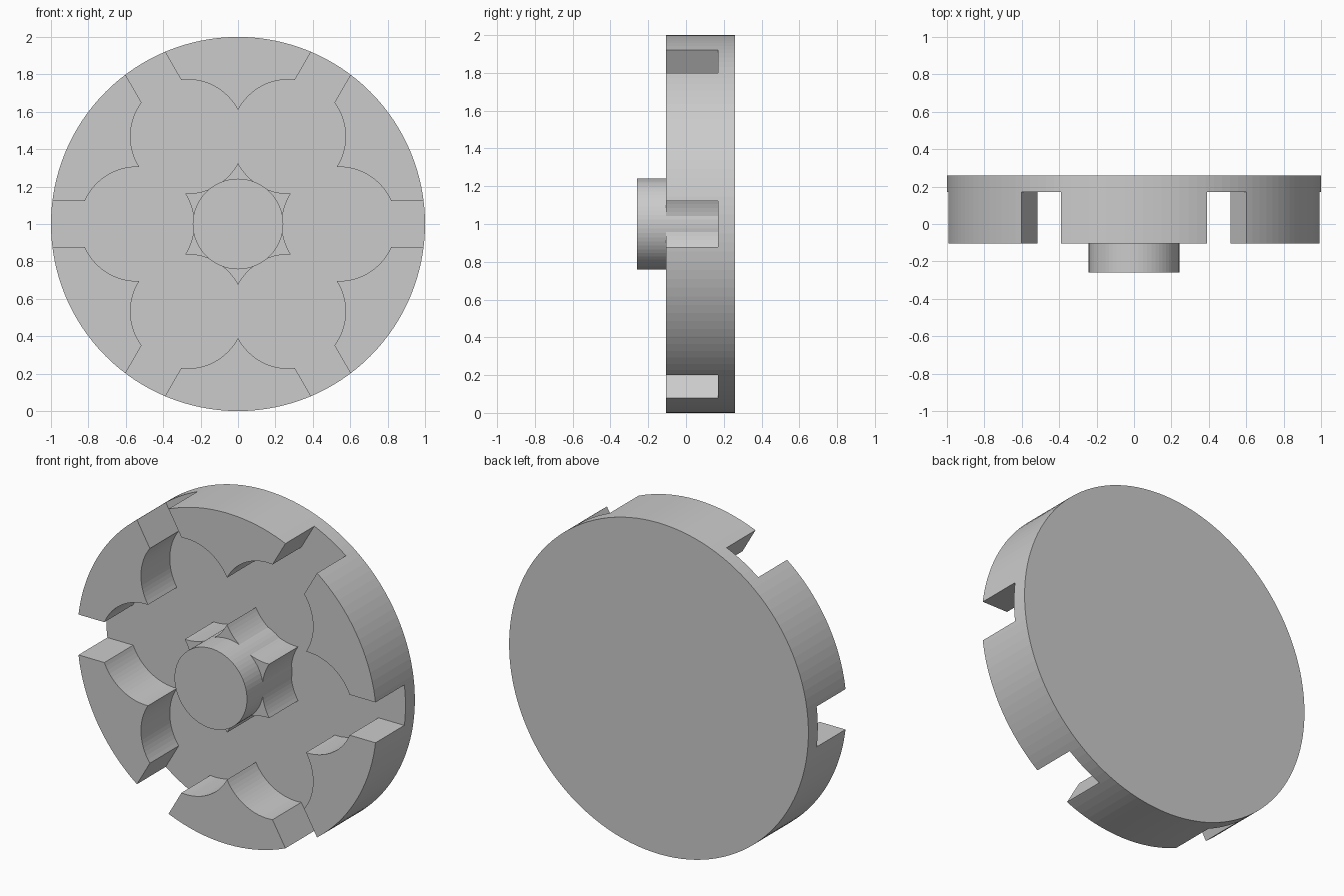
import bpy, bmesh
from math import sin, cos, pi, asin, atan2, sqrt

cube = bpy.data.objects.get("Cube")
if cube:
    bpy.data.objects.remove(cube, do_unlink=True)

FRONT, FLOOR, BACK = -0.105, 0.17, 0.26   # depths of the body along y
PIN_FRONT = -0.26
RING, R = 0.54, 0.305                     # six bores of radius R on a ring
HALF_SLOT = 0.122

grey = bpy.data.materials.new("grey")
grey.use_nodes = True
grey.diffuse_color = (0.6, 0.6, 0.6, 1)
grey.node_tree.nodes["Principled BSDF"].inputs["Base Color"].default_value = (0.6, 0.6, 0.6, 1)


def prism(name, outline, y0, y1):
    """Extrude an (x, z) outline along y, about the wheel centre."""
    bm = bmesh.new()
    face = bm.faces.new([bm.verts.new((x, y0, z + 1)) for x, z in outline])
    ext = bmesh.ops.extrude_face_region(bm, geom=[face])
    verts = [v for v in ext["geom"] if isinstance(v, bmesh.types.BMVert)]
    bmesh.ops.translate(bm, verts=verts, vec=(0, y1 - y0, 0))
    bmesh.ops.recalc_face_normals(bm, faces=bm.faces)
    mesh = bpy.data.meshes.new(name)
    bm.to_mesh(mesh)
    bm.free()
    mesh.materials.append(grey)
    obj = bpy.data.objects.new(name, mesh)
    bpy.context.collection.objects.link(obj)
    return obj


def circle(radius, n):
    return [(radius * cos(2 * pi * i / n), radius * sin(2 * pi * i / n)) for i in range(n)]


def bore_arc(a0, a1, n=16):
    """Points on the bore that lies on the +x axis."""
    return [(RING + R * cos(a0 + (a1 - a0) * i / n), R * sin(a0 + (a1 - a0) * i / n))
            for i in range(n + 1)]


def six_fold(pts):
    """Repeat one sixth of an outline around the centre."""
    return [(x * cos(k * pi / 3) - z * sin(k * pi / 3), x * sin(k * pi / 3) + z * cos(k * pi / 3))
            for k in range(6) for x, z in pts]


# Angles where neighbouring bores cross, outside and inside the ring
mid = RING * cos(pi / 6)
gap = sqrt(R * R - (RING / 2) ** 2)


def cross_angle(d):
    return atan2(d * sin(pi / 6), d * cos(pi / 6) - RING)


outer, inner = cross_angle(mid + gap), cross_angle(mid - gap)
corner = asin(HALF_SLOT / R)

# Round body with the flower-shaped recess and six open slots
body = prism("slotted_body", circle(1, 128), FRONT, BACK)
petal = (bore_arc(-outer, -corner) + [(1.1, -HALF_SLOT), (1.1, HALF_SLOT)]
         + bore_arc(corner, outer)[:-1])
cutter = prism("recess_cutter", six_fold(petal), FRONT - 0.1, FLOOR)
cutter.hide_render = True
mod = body.modifiers.new("recess", "BOOLEAN")
mod.operation = "DIFFERENCE"
mod.solver = "EXACT"
mod.object = cutter
bpy.context.view_layer.objects.active = body
bpy.ops.object.modifier_apply(modifier=mod.name)
bpy.data.objects.remove(cutter, do_unlink=True)

# Six-pointed hub left between the bores
prism("star_hub", six_fold(bore_arc(2 * pi - inner, inner)[:-1]), FRONT, FLOOR + 0.02)

# Central pin
prism("centre_pin", circle(0.242, 64), PIN_FRONT, FLOOR + 0.03)
